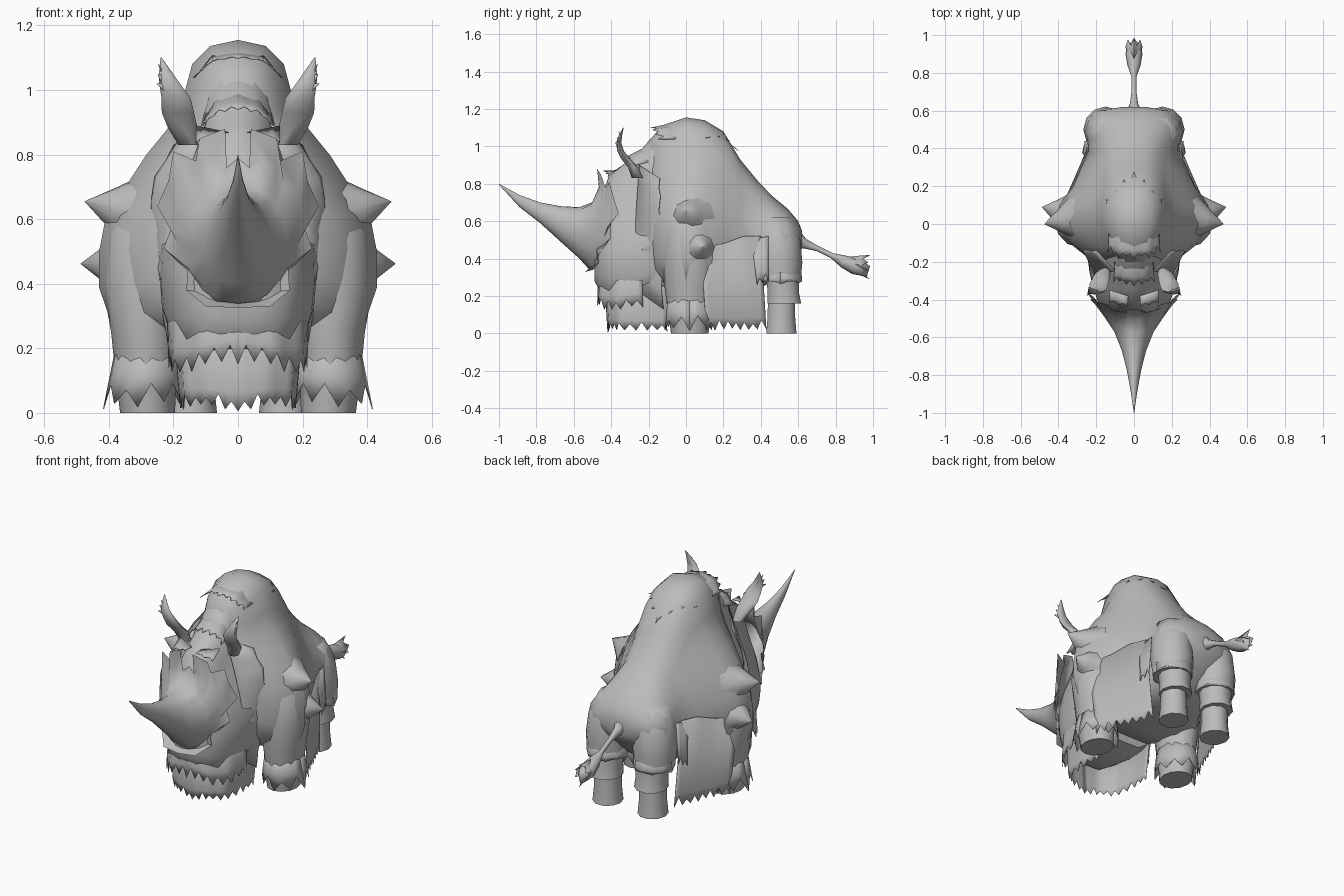
import bpy, bmesh, math, random
from mathutils import Vector as V

random.seed(4)
hide = bpy.data.materials.new("grey_hide")
hide.diffuse_color = (0.5, 0.5, 0.5, 1)


def finish(name, bm, mirror=False, thick=0, angle=50):
    bmesh.ops.recalc_face_normals(bm, faces=bm.faces)
    me = bpy.data.meshes.new(name)
    bm.to_mesh(me)
    bm.free()
    ob = bpy.data.objects.new(name, me)
    bpy.context.collection.objects.link(ob)
    me.materials.append(hide)
    bpy.ops.object.select_all(action='DESELECT')
    ob.select_set(True)
    bpy.context.view_layer.objects.active = ob
    bpy.ops.object.shade_smooth_by_angle(angle=math.radians(angle))
    if thick:
        ob.modifiers.new("thickness", 'SOLIDIFY').thickness = thick
    if mirror:
        ob.modifiers.new("mirror", 'MIRROR')
    return ob


def loft(name, rings, mirror=False, caps=(True, True), angle=50, thick=0):
    bm = bmesh.new()
    vs = [[bm.verts.new(p) for p in r] for r in rings]
    n = len(rings[0])
    for a, b in zip(vs, vs[1:]):
        for i in range(n):
            j = (i + 1) % n
            bm.faces.new((a[i], a[j], b[j], b[i]))
    if caps[0]:
        bm.faces.new(vs[0])
    if caps[1]:
        bm.faces.new(vs[-1])
    return finish(name, bm, mirror, thick, angle)


def sample(pts, t):
    f = t * (len(pts) - 1)
    i = min(int(f), len(pts) - 2)
    return V(pts[i]).lerp(V(pts[i + 1]), f - i)


def fringe(name, top, bottom, teeth, depth, mirror=True):
    """Hanging strip of fur: smooth upper band, zigzag lower edge."""
    bm = bmesh.new()
    rows = []
    n = teeth * 2
    for i in range(n + 1):
        a, b = sample(top, i / n), sample(bottom, i / n)
        d = (a - b).normalized()
        mid = b + d * min(depth * 1.3, (a - b).length * 0.7)
        if i % 2:
            b = b + d * depth * random.uniform(0.6, 1.1)
        elif 0 < i < n:
            b = b + d * depth * random.uniform(0, 0.35)
        rows.append([bm.verts.new(p) for p in (a, mid, b)])
    for p, q in zip(rows, rows[1:]):
        for k in (0, 1):
            bm.faces.new((p[k], q[k], q[k + 1], p[k + 1]))
    return finish(name, bm, mirror, 0.003, 60)


def tube(name, stations, n=10, **kw):
    """Upright tube; stations are (x, y, z, rx, ry)."""
    return loft(name, [[(x + rx * math.cos(2 * math.pi * i / n), y + ry * math.sin(2 * math.pi * i / n), z)
                        for i in range(n)] for x, y, z, rx, ry in stations], mirror=True, **kw)


# Cross-sections: narrow-topped sloping shoulder profile blended with a round one
SHOULDER = [(0, 1), (.20, .98), (.33, .92), (.40, .80), (.50, .71), (.66, .62), (.78, .535),
            (.95, .42), (1, .30), (1, .18), (.92, .07), (.55, 0), (0, 0)]


def section(y, top, bot, w, round_mix):
    half = []
    for i, (sx, sz) in enumerate(SHOULDER):
        a = math.pi * i / 12
        x = sx + (math.sin(a) - sx) * round_mix
        z = sz + (0.5 + 0.5 * math.cos(a) - sz) * round_mix
        half.append(V((x * w, y, bot + z * (top - bot))))
    return half + [V((-p.x, p.y, p.z)) for p in half[-2:0:-1]]


# Trunk with high shoulder hump and sloping back
trunk = [(-.20, 1.03, .32, .22, .1), (-.12, 1.115, .25, .32, .05), (0, 1.155, .22, .43, 0),
         (.10, 1.14, .22, .40, .08), (.20, 1.08, .22, .335, .22), (.29, .93, .22, .295, .4),
         (.38, .82, .23, .25, .6), (.46, .735, .28, .255, .8), (.54, .67, .35, .25, .9),
         (.60, .60, .42, .18, 1), (.62, .55, .46, .06, 1)]
loft("trunk", [section(*s) for s in trunk], angle=75)

# Shoulder points: broad cones flowing out of the trunk
for name, tip, base, r in (("upper_shoulder_point", (.475, 0, .655), (.31, .03, .62), .11),
                           ("lower_shoulder_point", (.488, .09, .462), (.35, .06, .46), .095)):
    tip, base = V(tip), V(base)
    d = (tip - base).normalized()
    u = d.cross(V((0, 0, 1))).normalized()
    w = d.cross(u)
    loft(name, [[base.lerp(tip, t) + r * s * (u * math.cos(k * math.pi / 5) + w * math.sin(k * math.pi / 5))
                 for k in range(10)] for t, s in ((0, 1.15), (.5, .56), (1, .005))], mirror=True, angle=75)

# Maned head, flat-sided, running forward from the shoulders
head = [(-.11, 1.07, .20, .25, .2), (-.19, 1.04, .18, .25, .2), (-.25, .97, .17, .245, .25),
        (-.34, .90, .17, .225, .3), (-.41, .85, .18, .20, .3), (-.455, .72, .22, .165, .5),
        (-.49, .58, .28, .10, .8)]
loft("head", [section(*s) for s in head], angle=75)

# Horn flaring back into a jagged face shield
rim = [(0, -.45, .79), (.035, -.455, .76), (.04, -.475, .88), (.12, -.455, .85), (.13, -.43, .78),
       (.20, -.41, .81), (.215, -.385, .72), (.25, -.36, .64), (.20, -.40, .59), (.23, -.40, .51),
       (.155, -.48, .45), (.16, -.47, .38), (.10, -.54, .33), (0, -.555, .325)]
rim = rim + [(-x, y, z) for x, y, z in rim[-2:0:-1]]
N = len(rim)
rings = [[V(p) for p in rim]]
for y, top, bot, w, mix in [(-.46, .74, .35, .185, .6), (-.51, .69, .34, .145, .9), (-.57, .675, .40, .105, 1),
                            (-.67, .68, .49, .065, 1), (-.78, .70, .59, .037, 1), (-.89, .74, .675, .017, 1),
                            (-1, .80, .795, .001, 1)]:
    ring = []
    for i, p in enumerate(rim):
        a = 2 * math.pi * i / N
        q = V((w * math.sin(a), y, (top + bot) / 2 + (top - bot) / 2 * math.cos(a)))
        ring.append(V(p).lerp(q, mix))
    rings.append(ring)
loft("horn", rings, caps=(False, True), angle=60)

# Ears: broad flattened leaves curving back at the tip
ear = [(.155, -.26, .83, .03, .03), (.172, -.28, .885, .046, .028), (.186, -.32, .93, .05, .024),
       (.192, -.35, .975, .045, .018), (.212, -.36, 1.02, .032, .013), (.226, -.35, 1.06, .018, .009),
       (.238, -.335, 1.10, .002, .002)]
tube("ear", ear, 8, angle=70)
fringe("ear_tuft", [(.21, -.355, .98), (.22, -.345, 1.04)], [(.25, -.38, 1.02), (.245, -.36, 1.08)], 2, .03)

# Brows above the eyes
fringe("brow", [(.03, -.38, .87), (.13, -.35, .89)], [(.035, -.44, .87), (.13, -.42, .84)], 2, .02)

# Legs
tube("front_leg", [(.28, .02, 0, .085, .10), (.285, .02, .10, .093, .115), (.285, .02, .25, .108, .135),
                   (.285, .02, .40, .135, .145), (.265, .02, .56, .14, .13), (.22, .02, .70, .09, .09)],
     12, angle=75)
tube("hind_foot", [(.145, .51, 0, .08, .085), (.145, .51, .08, .072, .078), (.145, .51, .20, .07, .075)])
tube("hind_shin", [(.145, .525, .16, .09, .095), (.145, .52, .22, .085, .088), (.145, .515, .32, .092, .092)])
tube("thigh", [(.15, .505, .275, .108, .108), (.15, .50, .38, .118, .122), (.145, .49, .50, .112, .122),
               (.13, .47, .62, .08, .09)], 12, angle=75)


def circle(cx, cy, z, rx, ry):
    return [(cx + rx * math.cos(k * math.pi / 8), cy + ry * math.sin(k * math.pi / 8), z) for k in range(17)]


# Fur cuffs round the legs
fringe("front_leg_cuff", circle(.284, .02, .20, .096, .12), circle(.29, .02, .012, .128, .14), 9, .08)
fringe("thigh_cuff", circle(.15, .503, .35, .112, .114), circle(.15, .507, .265, .114, .114), 6, .02)

# Flank skirt continuing the trunk sides down between the legs
fringe("flank_skirt", [(.39, .08, .46), (.335, .20, .48), (.287, .31, .52), (.25, .40, .52)],
       [(.36, .11, .015), (.315, .22, .01), (.27, .32, .01), (.225, .43, .02)], 7, .055)
fringe("flank_lock", [(.258, .35, .50), (.245, .44, .52)], [(.275, .38, .26), (.262, .44, .28)], 2, .05)

# Beard curtain and cheek fur
fringe("beard", [(.22, -.11, .42), (.21, -.24, .40), (.18, -.37, .36), (.10, -.43, .34), (0, -.44, .34)],
       [(.17, -.10, .01), (.18, -.22, .01), (.165, -.36, .015), (.09, -.41, .015), (0, -.42, .005)], 9, .045)
fringe("cheek_fur", [(.225, -.24, .42), (.19, -.36, .42), (.10, -.45, .42), (0, -.47, .42)],
       [(.215, -.23, .14), (.205, -.37, .12), (.12, -.465, .13), (0, -.475, .15)], 7, .06)
fringe("mane_edge", [(.10, -.25, .90), (.20, -.27, .62), (.235, -.27, .42), (.20, -.25, .22)],
       [(.20, -.14, .83), (.28, -.135, .70), (.255, -.115, .42), (.205, -.12, .13)], 4, .015)

# Layered tufts over the hump and forehead
fringe("hump_back_tuft", [(0, .05, 1.14), (.08, .05, 1.12), (.13, .05, 1.04)],
       [(0, .28, .98), (.08, .22, 1.05), (.15, .13, 1.05)], 3, .06)
fringe("hump_front_tuft", [(0, .02, 1.145), (.08, .02, 1.12), (.13, .02, 1.04)],
       [(0, -.19, 1.10), (.08, -.18, 1.09), (.14, -.15, 1.04)], 4, .04)
fringe("forehead_tuft", [(0, -.15, 1.03), (.07, -.15, 1.0), (.10, -.15, .93)],
       [(0, -.33, .94), (.06, -.32, .93), (.11, -.31, .89)], 3, .04)

# Tail with a flared tip
tail = [(.58, .50, .05, .06), (.635, .48, .022, .025), (.70, .455, .013, .014), (.78, .415, .013, .014),
        (.84, .385, .035, .032), (.90, .36, .045, .042), (.94, .345, .035, .035), (.975, .33, .004, .03)]
loft("tail", [[(w * math.cos(k * math.pi / 4), y + .3 * h * math.sin(k * math.pi / 4),
                z + h * math.sin(k * math.pi / 4)) for k in range(8)] for y, z, w, h in tail], angle=70)
fringe("tail_tuft", [(0, .86, .41), (.035, .88, .375), (0, .87, .34)],
       [(0, .985, .42), (.05, .97, .36), (0, .98, .29)], 3, .05)
